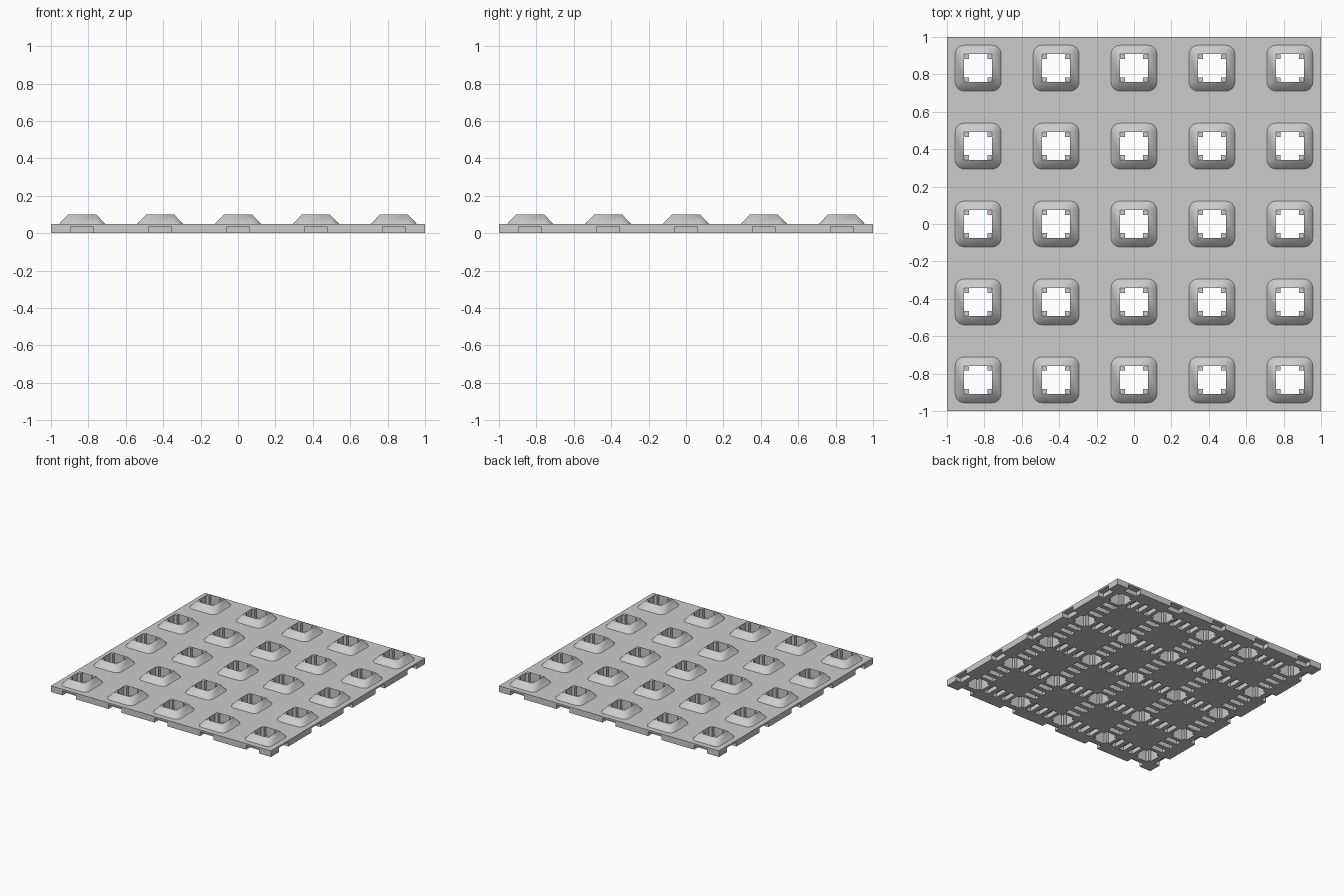
import bpy, bmesh
from math import pi, cos, sin
from mathutils import Matrix, Vector

cube = bpy.data.objects.get("Cube")
if cube:
    bpy.data.objects.remove(cube)

PITCH = 2 / 4.8
HOLE = 0.075        # half width of each opening
SLOPE = 0.0475      # spread of the raised collar
PLATE, TOP = 0.05, 0.1
POST = 0.026
CENTRES = [i * PITCH for i in range(-2, 3)]

grey = bpy.data.materials.new("light grey")
grey.use_nodes = True
colour = (0.6, 0.6, 0.6, 1)
grey.diffuse_color = colour
grey.node_tree.nodes["Principled BSDF"].inputs["Base Color"].default_value = colour


def box(bm, x, y, z0, z1, sx, sy):
    """Add a box centred on x, y between two heights."""
    m = Matrix.Translation((x, y, (z0 + z1) / 2)) @ Matrix.Diagonal((sx, sy, z1 - z0, 1))
    bmesh.ops.create_cube(bm, size=1, matrix=m)


def finish(bm, name):
    mesh = bpy.data.meshes.new(name)
    bm.to_mesh(mesh)
    bm.free()
    mesh.materials.append(grey)
    obj = bpy.data.objects.new(name, mesh)
    bpy.context.collection.objects.link(obj)
    return obj


# Base plate
bm = bmesh.new()
box(bm, 0, 0, 0, PLATE, 2, 2)
plate = finish(bm, "base_plate")

# Cutters: square openings, and rows of shallow pockets underneath
bm = bmesh.new()
for x in CENTRES:
    for y in CENTRES:
        box(bm, x, y, -0.1, 0.2, 2 * HOLE, 2 * HOLE)
spots = [(a + PITCH / 2 + k * 0.082, 0.045) for a in CENTRES[:-1] for k in (-1, 0, 1)]
spots += [(s, 0.1) for s in (-1, 1)]          # notches open at the rim
for c in CENTRES:
    for pos, length in spots:
        box(bm, c, pos, -0.1, 0.036, 0.12, length)
        box(bm, pos, c, -0.1, 0.036, length, 0.12)
cutter = finish(bm, "plate_cutter")
cutter.hide_render = True

mod = plate.modifiers.new("cut", 'BOOLEAN')
mod.object = cutter
mod.operation = 'DIFFERENCE'
mod.solver = 'EXACT'
graph = bpy.context.evaluated_depsgraph_get()
plate.data = bpy.data.meshes.new_from_object(plate.evaluated_get(graph))
plate.modifiers.clear()
bpy.data.objects.remove(cutter)

# Raised collars: sloped sides with rounded corners, around a square opening
STEPS = 6
bm = bmesh.new()
for x in CENTRES:
    for y in CENTRES:
        tops, lows, rings = [], [], []
        for q in range(4):
            a = pi / 4 + q * pi / 2
            sx, sy = (1 if cos(a) > 0 else -1), (1 if sin(a) > 0 else -1)
            corner = Vector((x + sx * HOLE, y + sy * HOLE, PLATE))
            lows.append(bm.verts.new(corner))
            tops.append(bm.verts.new(corner + Vector((0, 0, TOP - PLATE))))
            angles = [q * pi / 2 + i * pi / 2 / STEPS for i in range(STEPS + 1)]
            rings.append([bm.verts.new(corner + SLOPE * Vector((cos(t), sin(t), 0)))
                          for t in angles])
        for q in range(4):
            n = (q + 1) % 4
            for i in range(STEPS):
                bm.faces.new((rings[q][i], rings[q][i + 1], tops[q]))
            bm.faces.new((rings[q][-1], rings[n][0], tops[n], tops[q]))
            bm.faces.new((lows[n], lows[q], tops[q], tops[n]))
collars = finish(bm, "raised_collars")

# Slim posts in the corners of each opening
bm = bmesh.new()
off = HOLE - POST / 2
for x in CENTRES:
    for y in CENTRES:
        for sx in (-1, 1):
            for sy in (-1, 1):
                box(bm, x + sx * off, y + sy * off, 0, TOP, POST, POST)
finish(bm, "corner_posts")

# Smooth the rounded collar corners
bpy.ops.object.select_all(action='DESELECT')
collars.select_set(True)
bpy.context.view_layer.objects.active = collars
bpy.ops.object.shade_smooth_by_angle(angle=pi / 6)
